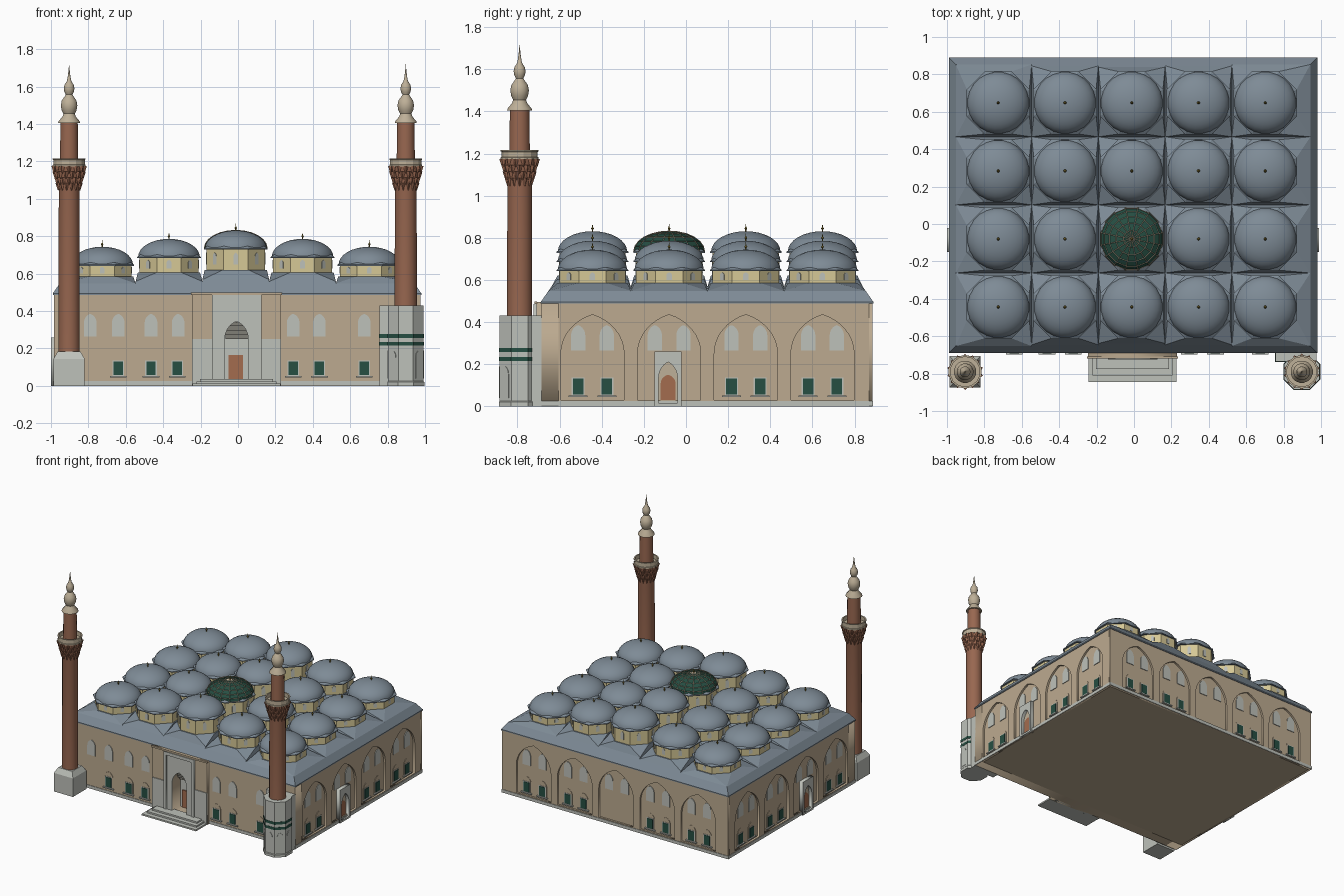
import bpy, bmesh
from math import pi, cos, sin, acos
from mathutils import Matrix, Vector

if "Cube" in bpy.data.objects:
    bpy.data.objects.remove(bpy.data.objects["Cube"])


def material(name, *rgb):
    lin = [((c / 255 + 0.055) / 1.055) ** 2.4 for c in rgb] + [1]
    m = bpy.data.materials.new(name)
    m.use_nodes = True
    m.diffuse_color = lin
    m.node_tree.nodes["Principled BSDF"].inputs["Base Color"].default_value = lin
    return m


TAN = material("tan wall", 188, 170, 144)
LEAD = material("lead roof", 126, 139, 150)
MARBLE = material("pale marble", 190, 193, 186)
CREAM = material("cream drum", 214, 200, 150)
BRICK = material("red brick", 152, 103, 80)
STONE = material("warm stone", 190, 176, 152)
GREEN = material("dark green", 38, 78, 66)
WOOD = material("brown door", 164, 108, 78)
GOLD = material("aged gold", 122, 106, 45)
SHADE = material("grey carving", 128, 126, 118)


def finish(name, bm, mat, smooth=False):
    bmesh.ops.recalc_face_normals(bm, faces=bm.faces[:])
    me = bpy.data.meshes.new(name)
    bm.to_mesh(me)
    bm.free()
    me.materials.append(mat)
    if smooth:
        me.shade_smooth()
        me.set_sharp_from_angle(angle=pi / 5)
    ob = bpy.data.objects.new(name, me)
    bpy.context.collection.objects.link(ob)
    return ob


def box(name, lo, hi, mat):
    bm = bmesh.new()
    lo, hi = Vector(lo), Vector(hi)
    bmesh.ops.create_cube(bm, size=1, matrix=Matrix.Translation((lo + hi) / 2) @ Matrix.Diagonal((*(hi - lo), 1)))
    return finish(name, bm, mat)


def lathe(name, profile, x, y, mat, segs=24, smooth=True):
    # Spin a radius/height profile; flats face the axes on low side counts
    bm = bmesh.new()
    vs = [bm.verts.new((r, 0, z)) for r, z in profile]
    es = [bm.edges.new(p) for p in zip(vs, vs[1:])]
    bmesh.ops.spin(bm, geom=vs + es, axis=(0, 0, 1), cent=(0, 0, 0), angle=2 * pi, steps=segs)
    bmesh.ops.remove_doubles(bm, verts=bm.verts[:], dist=1e-4)
    bm.transform(Matrix.Translation((x, y, 0)) @ Matrix.Rotation(pi / segs, 4, "Z"))
    return finish(name, bm, mat, smooth)


def arch(c, w, bottom, spring, top, point=0.5):
    # Pointed arch outline from two arcs
    k = point * w / 2
    r = w / 2 + k
    end = acos(k / r)
    side = [(r * cos(end * i / 8) - k, spring + (top - spring) * sin(end * i / 8) / sin(end)) for i in range(9)]
    right = [(w / 2, bottom)] + side
    return [(c + u, v) for u, v in right] + [(c - u, v) for u, v in reversed(right[:-1])]


def rect(u0, u1, v0, v1):
    return [(u0, v0), (u1, v0), (u1, v1), (u0, v1)]


def facing(normal, origin):
    n = Vector(normal)
    u = Vector((0, 0, 1)).cross(n)
    return Matrix.Translation(origin) @ Matrix((u, (0, 0, 1), n)).transposed().to_4x4()


def add_plate(bm, outline, frame, depth):
    back = [bm.verts.new(frame @ Vector((u, v, -0.002))) for u, v in outline]
    front = [bm.verts.new(frame @ Vector((u, v, depth))) for u, v in outline]
    bm.faces.new(front)
    for i in range(len(back)):
        j = (i + 1) % len(back)
        bm.faces.new((back[i], back[j], front[j], front[i]))


def plates(name, outlines, frame, depth, mat):
    bm = bmesh.new()
    for o in outlines:
        add_plate(bm, o, frame, depth)
    return finish(name, bm, mat)


def pierced(name, outlines, frame, thick, mat):
    # Panel with openings: first outline is the border, the others are holes
    cu = bpy.data.curves.new(name, "CURVE")
    cu.dimensions, cu.fill_mode, cu.extrude = "2D", "BOTH", thick / 2
    for o in outlines:
        sp = cu.splines.new("POLY")
        sp.points.add(len(o) - 1)
        for p, (u, v) in zip(sp.points, o):
            p.co = (u, v, 0, 1)
        sp.use_cyclic_u = True
    tmp = bpy.data.objects.new(name + "_outline", cu)
    bpy.context.collection.objects.link(tmp)
    me = bpy.data.meshes.new_from_object(tmp.evaluated_get(bpy.context.evaluated_depsgraph_get()))
    bpy.data.objects.remove(tmp)
    bm = bmesh.new()
    bm.from_mesh(me)
    bmesh.ops.remove_doubles(bm, verts=bm.verts[:], dist=1e-5)
    bm.transform(frame @ Matrix.Translation((0, 0, -thick / 2)))
    return finish(name, bm, mat)


X0, X1, Y0, Y1, H = -0.985, 0.975, -0.685, 0.885, 0.495
COLS = [-0.012 + 0.357 * i for i in range(-2, 3)]
ROWS = [-0.444 + 0.364 * j for j in range(4)]
REC, CX = 0.015, -0.008

# Wall core and plinth
box("wall_core", (X0 + REC, Y0 + 0.08, 0), (X1 - REC, Y1 - REC, H), TAN)
for nm, lo, hi in (("front", (X0, Y0, 0), (X1, Y0, 0)), ("back", (X0, Y1, 0), (X1, Y1, 0)),
                   ("right", (X0, Y0, 0), (X0, Y1, 0)), ("left", (X1, Y0, 0), (X1, Y1, 0))):
    box(nm + "_plinth", (lo[0] - 0.004, lo[1] - 0.004, 0.001), (hi[0] + 0.004, hi[1] + 0.004, 0.025), MARBLE)


def windows(side, frame, upper, lower):
    plates(side + "_upper_windows", [arch(c, 0.068, 0.265, 0.335, 0.385, 0.3) for c in upper], frame, 0.005, MARBLE)
    plates(side + "_window_hoods", [arch(c, 0.074, 0.05, 0.13, 0.175) for c in lower], frame, 0.003, TAN)
    plates(side + "_window_frames", [rect(c - 0.031, c + 0.031, 0.052, 0.137) for c in lower], frame, 0.005, MARBLE)
    plates(side + "_window_grilles", [rect(c - 0.025, c + 0.025, 0.057, 0.131) for c in lower], frame, 0.008, GREEN)
    plates(side + "_window_sills", [rect(c - 0.045, c + 0.045, 0.044, 0.052) for c in lower], frame, 0.014, MARBLE)


# Side and back walls with arched bays
for side, n, wall, bays, ends, door in (
        ("left", (1, 0, 0), X1, ROWS, (Y0 + 0.08, Y1 - REC), 1),
        ("right", (-1, 0, 0), -X0, ROWS, (Y0 + 0.08, Y1 - REC), 1),
        ("back", (0, 1, 0), Y1, COLS, (X0, X1), 2)):
    outer = facing(n, Vector(n) * wall)
    inner = facing(n, Vector(n) * (wall - REC))
    sign = 1 if side == "left" else -1
    u0, u1 = sorted(sign * e for e in ends)
    pierced(side + "_wall", [rect(u0, u1, 0, H)] + [arch(sign * b, 0.3, 0.03, 0.25, 0.435) for b in bays],
            outer, REC, TAN)
    pairs = [[sign * b + o for o in (-0.068, 0.068)] for b in bays]
    windows(side, inner, sum(pairs, []), sum((p for i, p in enumerate(pairs) if i != door), []))
    if door == 1:
        d = sign * -0.085
        porch = facing(n, Vector(n) * (wall + 0.015))
        pierced(side + "_door_surround", [rect(d - 0.064, d + 0.064, 0, 0.26), arch(d, 0.09, 0.015, 0.13, 0.21)],
                porch, 0.03, MARBLE)
        plates(side + "_door_tympanum", [arch(d, 0.09, 0.015, 0.13, 0.21)], inner, 0.004, STONE)
        plates(side + "_door", [arch(d, 0.07, 0.015, 0.11, 0.15)], inner, 0.008, WOOD)

# Front wall and portal with a deep niche
front = facing((0, -1, 0), (0, Y0, 0))
portal = facing((0, -1, 0), (0, -0.71, 0))
niche = arch(CX, 0.125, 0.03, 0.25, 0.345)
pierced("front_wall", [rect(X0, X1, 0, H), niche], front, 0.08, TAN)
windows("front", front, [-0.79, -0.64, -0.465, -0.32, 0.295, 0.435, 0.675], [-0.64, -0.465, -0.325, 0.295, 0.435, 0.675])
pierced("portal_block", [rect(-0.245, 0.23, 0, H), niche], portal, 0.026, TAN)
plates("portal_lower_panels", [rect(-0.245, -0.14, 0, 0.25), rect(0.125, 0.23, 0, 0.25)], portal, 0.006, MARBLE)
face = facing((0, -1, 0), (0, -0.717, 0))
pierced("portal_face", [rect(-0.14, 0.125, 0, 0.485), niche], face, 0.008, MARBLE)
rim = facing((0, -1, 0), (0, -0.725, 0))
pierced("portal_rim", [rect(-0.14, 0.125, 0.03, 0.485), rect(-0.115, 0.1, 0.03, 0.46)], rim, 0.009, MARBLE)
box("niche_back", (-0.08, -0.612, 0.02), (0.065, -0.6, 0.36), MARBLE)
box("portal_door", (-0.05, -0.62, 0.03), (0.028, -0.61, 0.165), WOOD)
for i in range(4):
    box(f"niche_carving_{i}", (-0.068, -0.63 - 0.02 * i, 0.25 + 0.023 * i), (0.053, -0.605, 0.273 + 0.023 * i), SHADE)
for i in range(3):
    box(f"portal_step_{i}", (CX - 0.235 + 0.02 * i, -0.845 + 0.035 * i, 0), (CX + 0.235 - 0.02 * i, -0.69, 0.012 * (i + 1)), MARBLE)
plates("portal_cornice", [rect(-0.25, 0.235, 0.485, 0.498)], portal, 0.009, TAN)


# Roof bays: square base blending into an octagon under each dome
def octagon(r):
    return [(r * cos(pi / 8 + k * pi / 4), r * sin(pi / 8 + k * pi / 4)) for k in range(8)]


def roof_bay(name, i, j, valley, top):
    x, y = COLS[i], ROWS[j]
    inset = (valley - H) * 0.7

    def square(z, d):
        xa = X0 - 0.005 + d if i == 0 else x - 0.1785
        xb = X1 + 0.005 - d if i == 4 else x + 0.1785
        ya = Y0 - 0.005 + d if j == 0 else y - 0.182
        yb = Y1 + 0.005 - d if j == 3 else y + 0.182
        return [(xb, yb, z), (xa, yb, z), (xa, ya, z), (xb, ya, z)]

    bm = bmesh.new()
    low, eave, mid = ([bm.verts.new(p) for p in square(z, d)] for z, d in ((H - 0.008, 0), (H, 0), (valley, inset)))
    ring = [bm.verts.new((x + u, y + v, top)) for u, v in octagon(0.18)]
    for k in range(4):
        m = (k + 1) % 4
        bm.faces.new((low[k], low[m], eave[m], eave[k]))
        bm.faces.new((eave[k], eave[m], mid[m], mid[k]))
        bm.faces.new((mid[k], ring[2 * k], ring[2 * k + 1]))
        bm.faces.new((mid[k], mid[m], ring[(2 * k + 2) % 8], ring[2 * k + 1]))
    bm.faces.new(ring)
    bm.faces.new(low)
    finish(name, bm, LEAD)


def dome_profile(r, z, h, n):
    return [(r * cos(pi / 2 * k / n), z + h * sin(pi / 2 * k / n)) for k in range(n + 1)]


# Valley, drum foot, eave height, counted from the middle column outwards
LEVELS = [(0.568, 0.62, 0.735), (0.558, 0.605, 0.69), (0.548, 0.585, 0.648)]
for i, x in enumerate(COLS):
    valley, foot, eave = LEVELS[abs(i - 2)]
    for j, y in enumerate(ROWS):
        tag = f"{i}_{j}"
        roof_bay("roof_bay_" + tag, i, j, valley, foot)
        lathe("drum_" + tag, [(0.17, foot - 0.02), (0.17, eave)], x, y, CREAM, 8, False)
        lathe("eave_" + tag, [(0, eave - 0.006), (0.184, eave - 0.006), (0.184, eave), (0.165, eave + 0.012)], x, y, LEAD, 8, False)
        bm = bmesh.new()
        for k in range(8):
            n = Vector((cos(k * pi / 4), sin(k * pi / 4), 0))
            h = eave - foot
            add_plate(bm, arch(0, 0.026, foot + h * 0.25, foot + h * 0.6, foot + h * 0.8),
                      facing(n, Vector((x, y, 0)) + n * 0.17 * cos(pi / 8)), 0.003)
        finish("drum_windows_" + tag, bm, MARBLE)
        if (i, j) == (2, 1):
            lathe("green_dome", dome_profile(0.17, eave, 0.096, 6), x, y, GREEN, 16, False)
            lattice = lathe("green_dome_lattice", dome_profile(0.172, eave, 0.097, 6), x, y, STONE, 16, False)
            lattice.modifiers.new("bars", "WIREFRAME").thickness = 0.004
        else:
            lathe("dome_" + tag, dome_profile(0.166, eave, 0.096, 8), x, y, LEAD)
        t = eave + 0.093
        lathe("finial_" + tag, [(0.004, t), (0.003, t + 0.01), (0.008, t + 0.016), (0.003, t + 0.022), (0, t + 0.04)], x, y, GOLD, 8)


# Minarets
def minaret(side, x, y, foot, r):
    lathe(side + "_shaft", [(r, foot), (r * 0.97, 1.05), (0.066, 1.09), (0.074, 1.13), (0.082, 1.175)], x, y, BRICK, 16)
    bm = bmesh.new()
    for row in range(4):
        for k in range(14):
            a = (k + row / 2) * pi / 7
            rad = 0.058 + 0.008 * row
            bmesh.ops.create_cone(bm, segments=4, radius1=0.002, radius2=0.015, depth=0.04, cap_ends=True,
                                  matrix=Matrix.Translation((x + rad * cos(a), y + rad * sin(a), 1.065 + 0.03 * row)) @ Matrix.Rotation(a, 4, "Z"))
    finish(side + "_balcony_corbels", bm, BRICK)
    lathe(side + "_balcony", [(0, 1.173), (0.09, 1.173), (0.09, 1.182), (0.086, 1.184), (0.086, 1.208), (0.09, 1.21),
                              (0.09, 1.217), (0.08, 1.217), (0.08, 1.185), (0, 1.185)], x, y, STONE, 14, False)
    lathe(side + "_upper_shaft", [(0.05, 1.18), (0.047, 1.41)], x, y, BRICK, 16)
    lathe(side + "_spire", [(0, 1.405), (0.06, 1.405), (0.058, 1.414), (0.036, 1.44), (0.031, 1.455), (0.041, 1.475),
                            (0.045, 1.5), (0.04, 1.525), (0.024, 1.548), (0.018, 1.557), (0.026, 1.572), (0.029, 1.59),
                            (0.025, 1.61), (0.012, 1.63), (0.008, 1.65), (0.004, 1.68), (0, 1.722)], x, y, STONE, 16)


MY = -0.79
minaret("right_minaret", -0.903, MY, 0.17, 0.058)
box("right_minaret_base", (-0.986, MY - 0.083, 0), (-0.82, MY + 0.083, 0.145), MARBLE)
lathe("right_minaret_base_taper", [(0.083 * 2 ** 0.5, 0.145), (0.085, 0.185), (0, 0.185)], -0.903, MY, MARBLE, 4, False)

LX = 0.897
minaret("left_minaret", LX, MY, 0.42, 0.061)
lathe("left_minaret_base", [(0, 0), (0.107, 0), (0.107, 0.02), (0.103, 0.025), (0.103, 0.43), (0, 0.43)], LX, MY, MARBLE, 8, False)
box("left_minaret_wall_pier", (0.757, -0.735, 0), (0.975, -0.68, 0.43), MARBLE)
for z in (0.215, 0.257):
    lathe(f"left_minaret_band_{int(z * 1000)}", [(0.103, z), (0.105, z), (0.105, z + 0.02), (0.103, z + 0.02)], LX, MY, GREEN, 8, False)
    box(f"wall_pier_band_{int(z * 1000)}", (0.755, -0.737, z), (0.82, -0.69, z + 0.02), GREEN)
bm = bmesh.new()
for k in (4, 5, 6, 7, 8):
    n = Vector((cos(k * pi / 4), sin(k * pi / 4), 0))
    add_plate(bm, arch(0, 0.045, 0.04, 0.15, 0.19), facing(n, Vector((LX, MY, 0)) + n * 0.103 * cos(pi / 8)), 0.003)
finish("left_minaret_blind_arches", bm, MARBLE)
